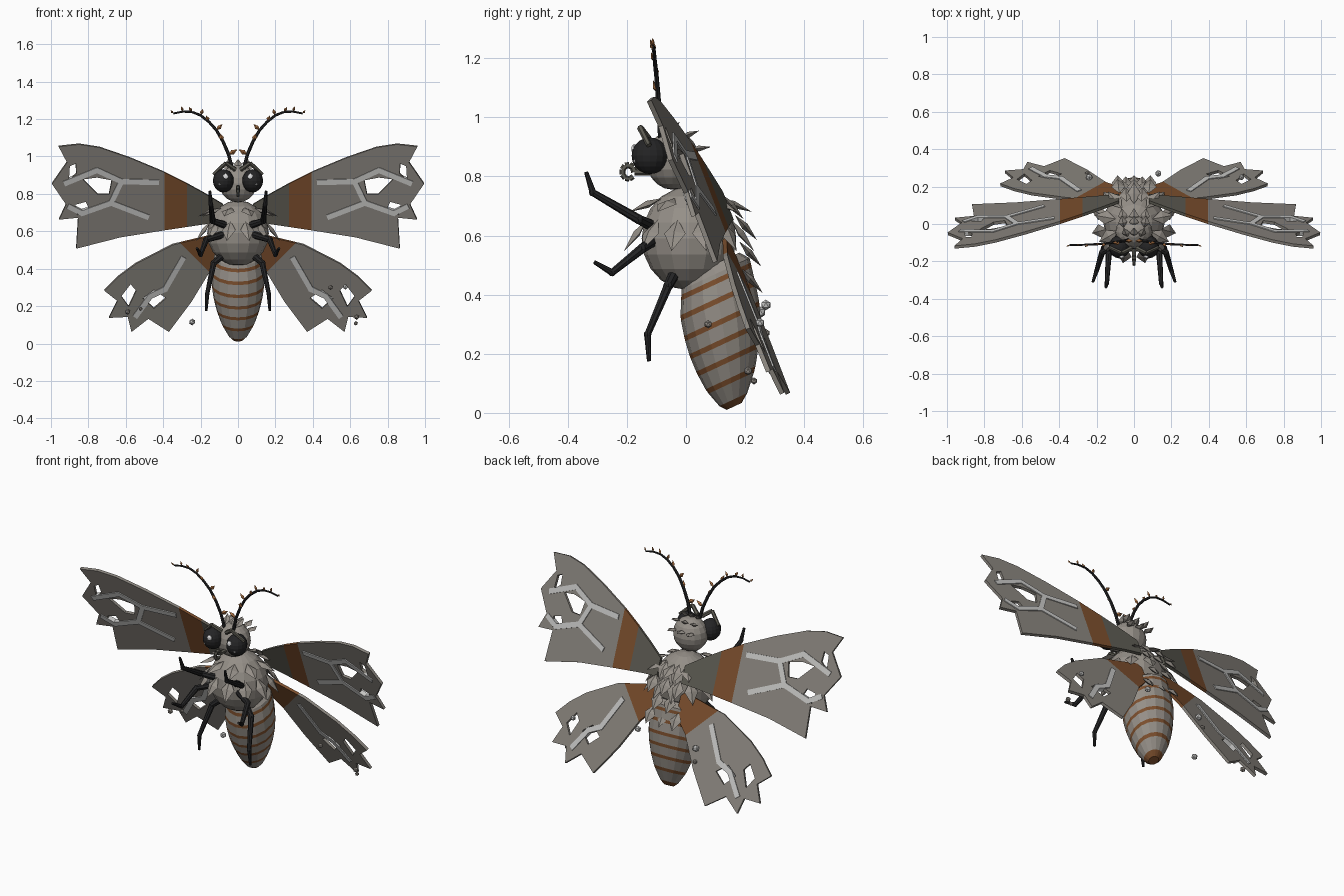
import bpy, bmesh, math
from mathutils import Vector, Matrix

if "Cube" in bpy.data.objects:
    bpy.data.objects.remove(bpy.data.objects["Cube"])


def material(name, r, g, b):
    m = bpy.data.materials.new(name)
    m.diffuse_color = (r, g, b, 1)
    m.use_nodes = True
    m.node_tree.nodes["Principled BSDF"].inputs["Base Color"].default_value = m.diffuse_color
    return m


BODY = material("body grey", .30, .275, .245)
WING = material("wing grey", .25, .232, .207)
BROWN = material("band brown", .20, .077, .026)
CHARCOAL = material("charcoal", .11, .105, .085)
VEIN = material("vein silver", .58, .58, .57)
BLACK = material("black", .018, .018, .019)
COPPER = material("copper", .46, .19, .065)
WHITE = material("white", .85, .85, .86)


def finish(bm, name, mats, mirror=False, thick=0):
    bmesh.ops.recalc_face_normals(bm, faces=bm.faces)
    me = bpy.data.meshes.new(name)
    bm.to_mesh(me)
    bm.free()
    for m in mats:
        me.materials.append(m)
    ob = bpy.data.objects.new(name, me)
    bpy.context.collection.objects.link(ob)
    if thick:
        s = ob.modifiers.new("thickness", 'SOLIDIFY')
        s.thickness, s.offset = thick, 0
    if mirror:
        ob.modifiers.new("mirror", 'MIRROR')
    return ob


def rod(bm, p, q, r1, r2, sides=8):
    p, q = Vector(p), Vector(q)
    d = q - p
    mat = Matrix.Translation((p + q) / 2) @ d.to_track_quat('Z', 'Y').to_matrix().to_4x4()
    bmesh.ops.create_cone(bm, cap_ends=True, segments=sides, radius1=r1, radius2=r2,
                          depth=d.length, matrix=mat)


def path(bm, pts, r1, r2, sides=8):
    n = len(pts) - 1
    for i in range(n):
        rod(bm, pts[i], pts[i + 1], r1 + (r2 - r1) * i / n, r1 + (r2 - r1) * (i + 1) / n, sides)


def ball(bm, c, size, u=16, v=10):
    mat = Matrix.Translation(c) @ Matrix.Diagonal((*size, 1))
    bmesh.ops.create_uvsphere(bm, u_segments=u, v_segments=v, radius=1, matrix=mat)


def scale(bm, base, tip, normal, width, thick):
    """Leaf-shaped scale: a flattened octahedron from base to tip."""
    base, tip = Vector(base), Vector(tip)
    d = tip - base
    side = d.cross(Vector(normal)).normalized()
    up = side.cross(d).normalized()
    mid = base + d * .45
    b, t = bm.verts.new(base), bm.verts.new(tip)
    ring = [bm.verts.new(mid + o) for o in
            (side * width / 2, up * thick / 2, -side * width / 2, -up * thick / 2)]
    for i in range(4):
        bm.faces.new((b, ring[i], ring[i - 1]))
        bm.faces.new((t, ring[i - 1], ring[i]))


# Wings: cut outlines laid on tilted planes, y = a + b*z + c*x
def wing(name, outline, holes, plane, cuts, mats, veins):
    a, b, c = plane

    def lay(bm):
        for v in bm.verts:
            v.co.y = a + b * v.co.z + c * v.co.x

    bm = bmesh.new()
    for loop in [outline] + holes:
        vs = [bm.verts.new((x, 0, z)) for x, z in loop]
        for i in range(len(vs)):
            bm.edges.new((vs[i - 1], vs[i]))
    bmesh.ops.triangle_fill(bm, edges=bm.edges[:], use_beauty=True, normal=(0, -1, 0))
    for co, no in cuts:
        bmesh.ops.bisect_plane(bm, geom=bm.verts[:] + bm.edges[:] + bm.faces[:],
                               plane_co=co, plane_no=no)
    for f in bm.faces:
        m = f.calc_center_median()
        f.material_index = sum((m - Vector(co)).dot(Vector(no)) > 0 for co, no in cuts)
    lay(bm)
    finish(bm, name, mats, True, .016)

    bm = bmesh.new()
    for line in veins:
        for p, q in zip(line, line[1:]):
            p, q = Vector((p[0], 0, p[1])), Vector((q[0], 0, q[1]))
            d = (q - p).normalized() * .014
            n = Vector((-d.z, 0, d.x))
            bm.faces.new([bm.verts.new(v) for v in
                          (p - d * .5 + n, q + d * .5 + n, q + d * .5 - n, p - d * .5 - n)])
    lay(bm)
    finish(bm, name + "_veins", [VEIN], True, .026)


wing("forewing",
     [(.08, .745), (.18, .805), (.28, .86), (.40, .92), (.58, .995), (.74, 1.05), (.85, 1.067),
      (.96, 1.055), (.915, .97), (.995, .855), (.92, .745), (.957, .665), (.855, .675),
      (.865, .51), (.63, .57), (.40, .607), (.18, .64), (.08, .65)],
     [[(.83, .88), (.755, .89), (.675, .875), (.69, .80), (.75, .80)],
      [(.90, .95), (.868, .965), (.865, .91), (.905, .875)],
      [(.87, .745), (.815, .76), (.79, .71), (.86, .69)]],
     (.416, -.385, -.14),
     [((.275, 0, 0), (1, 0, 0)), ((.395, 0, 0), (1, 0, 0))], [CHARCOAL, BROWN, WING],
     [[(.43, .865), (.625, .87), (.755, .93), (.925, .86)],
      [(.625, .87), (.68, .755), (.485, .68)],
      [(.68, .755), (.835, .70), (.905, .735)]])

wing("hindwing",
     [(.07, .60), (.16, .575), (.35, .53), (.545, .43), (.64, .36), (.715, .285), (.645, .23),
      (.69, .14), (.59, .145), (.57, .065), (.48, .135), (.37, .065), (.25, .225),
      (.15, .39), (.07, .47)],
     [[(.385, .245), (.45, .29), (.51, .245), (.45, .19)],
      [(.545, .285), (.575, .32), (.625, .255), (.585, .20)]],
     (.412, -.46, -.10),
     [((.31, 0, .54), (1, 0, -1))], [BROWN, WING],
     [[(.295, .46), (.39, .295), (.47, .257), (.548, .15)]])

# Abdomen: tilted rings along a slanted centre line, with painted rings
RINGS = [(.09, .50, .10), (.10, .47, .127), (.108, .38, .14), (.122, .31, .14), (.132, .245, .131),
         (.142, .18, .115), (.152, .11, .09), (.16, .045, .052), (.163, .022, .028)]


def ring_at(z):
    for p, q in zip(RINGS, RINGS[1:]):
        if p[1] >= z >= q[1]:
            t = (p[1] - z) / (p[1] - q[1])
            return [u + (v - u) * t for u, v in zip(p, q)]


stripes = (.445, .38, .31, .245, .18, .11)
levels = sorted([.50, .47, .045, .022] + [s + e for s in stripes for e in (.009, -.009)], reverse=True)
bm = bmesh.new()
tilt, N, prev = math.radians(25), 16, None
for z in levels:
    y, zc, r = ring_at(z)
    ring = []
    for k in range(N):
        w = 2 * math.pi * k / N
        s = r * math.sin(w)
        ring.append(bm.verts.new((r * math.cos(w), y + s * math.cos(tilt), zc + s * math.sin(tilt))))
    if prev:
        painted = any(abs((z + last) / 2 - s) < .003 for s in stripes) or z < .03
        for k in range(N):
            f = bm.faces.new((prev[k - 1], prev[k], ring[k], ring[k - 1]))
            f.material_index = int(painted)
    else:
        bm.faces.new(ring)
    prev, last = ring, z
bm.faces.new(prev).material_index = 1
finish(bm, "abdomen", [BODY, BROWN])

# Thorax and head
bm = bmesh.new()
ball(bm, (0, .01, .59), (.165, .16, .175))
finish(bm, "thorax", [BODY])
bm = bmesh.new()
ball(bm, (0, -.045, .855), (.10, .09, .10))
finish(bm, "head", [BODY])

# Overlapping scales around the thorax
bm = bmesh.new()
for row, (el, count, length) in enumerate(((52, 9, .12), (22, 12, .13))):
    e = math.radians(el)
    for k in range(count):
        w = 2 * math.pi * (k + row * .5) / count + math.pi / 2
        out = Vector((math.cos(e) * math.cos(w), math.cos(e) * math.sin(w), math.sin(e)))
        down = Vector((math.sin(e) * math.cos(w), math.sin(e) * math.sin(w), -math.cos(e)))
        p = Vector((0, .01, .59)) + Vector((out.x * .163, out.y * .158, out.z * .173))
        scale(bm, p, p + down * length + out * .035, out, .075, .025)
# Raised scales down the back
for i, (z, y) in enumerate(((.74, .12), (.67, .165), (.58, .18), (.49, .185))):
    for x in ((-.04, .04), (-.08, 0, .08))[i % 2]:
        scale(bm, (x, y, z), (x * 1.1, y + .075, z - .085), (0, 1, .6), .075, .025)
finish(bm, "thorax_scales", [BODY])

# Tufts on the head
bm = bmesh.new()
for x in (-.055, 0, .055):
    scale(bm, (x, -.02, .93), (x * 1.2, .045, .955), (0, 0, 1), .05, .02)
    scale(bm, (x, .01, .89), (x * 1.2, .085, .90), (0, 0, 1), .05, .02)
    scale(bm, (x * .6, -.07, .94), (x, -.02, .985), (0, -1, 1), .045, .02)
finish(bm, "head_tufts", [BODY])

# Eyes with highlights, brows and curled mouthpart
bm = bmesh.new()
ball(bm, (.078, -.122, .87), (.056, .062, .062))
finish(bm, "eye", [BLACK], True)
bm = bmesh.new()
ball(bm, (.066, -.175, .893), (.015, .01, .016), 10, 6)
ball(bm, (.098, -.172, .852), (.007, .007, .007), 8, 5)
finish(bm, "eye_highlight", [WHITE], True)
bm = bmesh.new()
path(bm, [(.015, -.13, .93), (.065, -.155, .965), (.13, -.125, .905)], .013, .009, 6)
finish(bm, "brow", [CHARCOAL], True)
bm = bmesh.new()
curl = [(0, -.195 + .021 * math.cos(t * .7), .815 + .024 * math.sin(t * .7)) for t in range(9)]
path(bm, [(0, -.12, .815)] + curl, .012, .009, 6)
finish(bm, "mouthpart", [CHARCOAL])

# Antennae with copper leaflets
stalk = [(.03, -.085, .93), (.05, -.09, 1.01), (.08, -.095, 1.08), (.115, -.10, 1.14), (.155, -.105, 1.185),
         (.20, -.108, 1.22), (.245, -.11, 1.238), (.295, -.112, 1.24), (.345, -.112, 1.23)]
bm = bmesh.new()
path(bm, stalk, .010, .005, 6)
finish(bm, "antenna", [BLACK], True)
bm = bmesh.new()
for i in range(1, len(stalk)):
    p, q = Vector(stalk[i - 1]), Vector(stalk[i])
    size = .058 - .004 * i
    d = (q - p).normalized()
    lift = Vector((-d.z, 0, d.x)) if i % 2 else Vector((.2, -.3, .6))
    scale(bm, q, q + (d * .3 + lift).normalized() * size, (0, -1, 0), size * .5, size * .4)
finish(bm, "antenna_leaflets", [COPPER], True)

# Legs
for name, pts in (
        ("front_leg", [(.06, -.11, .63), (.135, -.16, .655), (.145, -.315, .745), (.15, -.338, .815)]),
        ("middle_leg", [(.06, -.10, .59), (.17, -.15, .555), (.20, -.25, .475), (.22, -.31, .51)]),
        ("rear_leg", [(.06, -.03, .49), (.13, -.06, .43), (.165, -.13, .265), (.17, -.125, .175)])):
    bm = bmesh.new()
    path(bm, pts, .021, .007)
    for p, r in zip(pts[1:3], (.017, .013)):
        ball(bm, p, (r, r, r), 8, 6)
    finish(bm, name, [BLACK], True)

# Loose dust beads
for tone, label, beads in (
        (VEIN, "bright_bead", [(-.24, .25, .34, .02), (.575, .25, .305, .016), (-.245, .21, .115, .018),
                               (.13, .27, .365, .018)]),
        (BODY, "dull_bead", [(-.25, .27, .27, .014), (.495, .075, .30, .014), (.635, .21, .142, .015),
                             (.63, .23, .108, .012), (-.59, .20, .17, .016), (-.52, .21, .185, .011)])):
    bm = bmesh.new()
    for x, y, z, r in beads:
        bmesh.ops.create_icosphere(bm, subdivisions=1, radius=r, matrix=Matrix.Translation((x, y, z)))
    finish(bm, label + "s", [tone])
